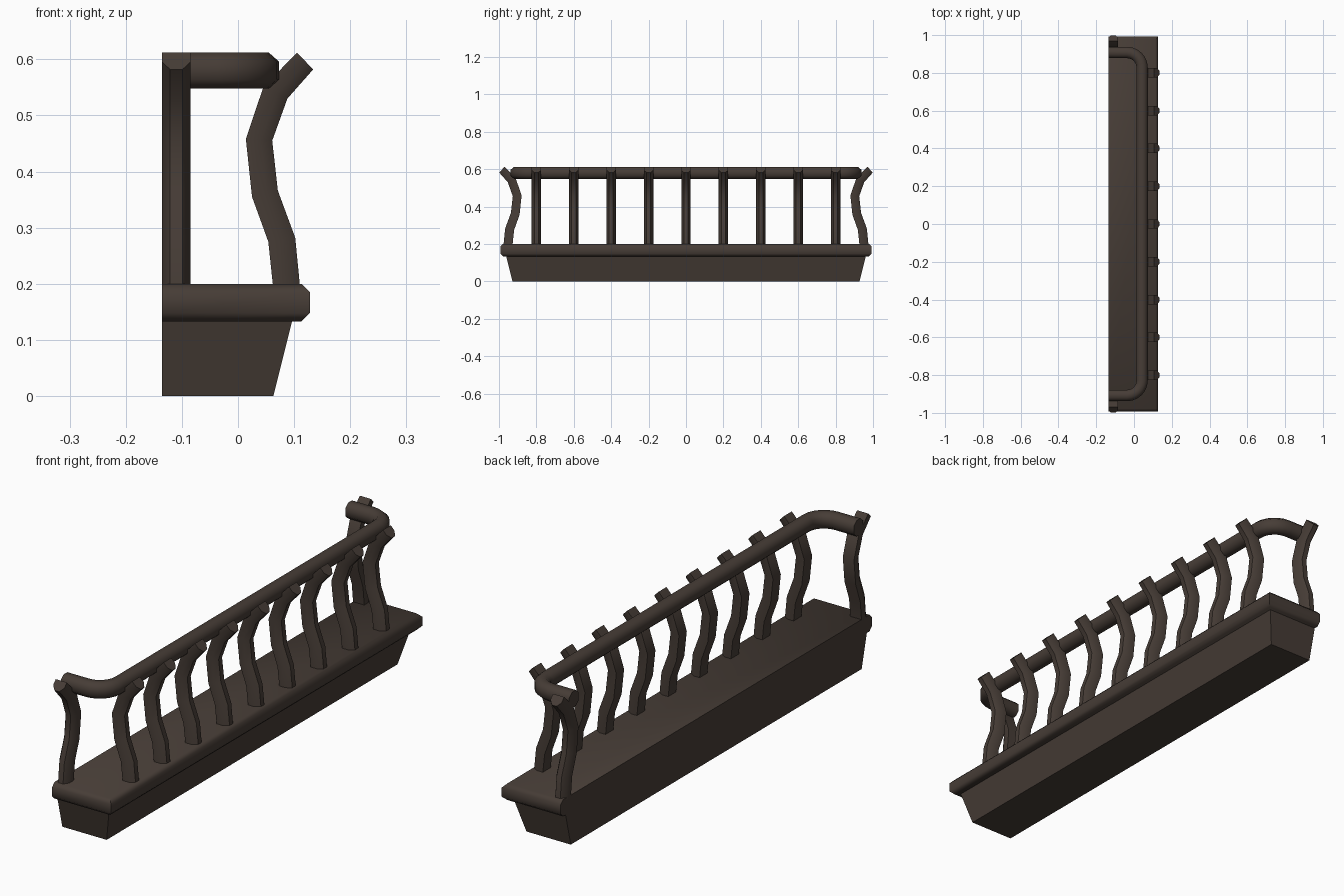
import bpy, bmesh, math
from mathutils import Vector

cube = bpy.data.objects.get("Cube")
if cube:
    bpy.data.objects.remove(cube, do_unlink=True)

BACK = -0.135      # wall side of the balcony
SIDE = 0.865       # shift from front profile depth to side profile depth

iron = bpy.data.materials.new("dark_brown")
iron.use_nodes = True
colour = (0.062, 0.046, 0.037, 1)
iron.diffuse_color = colour
iron.node_tree.nodes["Principled BSDF"].inputs["Base Color"].default_value = colour


def loft(name, rings, angle):
    """Skin a list of closed rings, cap both ends and shade by angle."""
    bm = bmesh.new()
    loops = [[bm.verts.new(p) for p in ring] for ring in rings]
    for a, b in zip(loops, loops[1:]):
        n = len(a)
        for i in range(n):
            j = (i + 1) % n
            bm.faces.new((a[i], a[j], b[j], b[i]))
    bm.faces.new(loops[0])
    bm.faces.new(loops[-1])
    bmesh.ops.recalc_face_normals(bm, faces=bm.faces)
    mesh = bpy.data.meshes.new(name)
    bm.to_mesh(mesh)
    bm.free()
    mesh.materials.append(iron)
    obj = bpy.data.objects.new(name, mesh)
    bpy.context.collection.objects.link(obj)
    bpy.ops.object.select_all(action='DESELECT')
    obj.select_set(True)
    bpy.context.view_layer.objects.active = obj
    bpy.ops.object.shade_smooth_by_angle(angle=math.radians(angle))
    return obj


def footprint(depth, z):
    y = depth + SIDE
    return [(BACK, -y, z), (depth, -y, z), (depth, y, z), (BACK, y, z)]


# Tapered base and the ledge with a chamfered rim
loft("base", [footprint(0.063, 0), footprint(0.098, 0.14)], 30)
loft("ledge", [footprint(d, z) for d, z in
               ((0.113, 0.133), (0.128, 0.148), (0.128, 0.185), (0.113, 0.2))], 50)

# Baluster side profile: inner and outer (depth, height) pairs
PROFILE = [((0.063, 0.19), (0.111, 0.19)),
           ((0.054, 0.275), (0.102, 0.282)),
           ((0.025, 0.355), (0.071, 0.366)),
           ((0.014, 0.458), (0.061, 0.455)),
           ((0.045, 0.55), (0.088, 0.53)),
           ((0.105, 0.612), (0.134, 0.582))]
# Cross-section: fraction of depth, sideways offset (outer corners chamfered)
SECTION = [(0, -0.025), (0.57, -0.025), (1, -0.011),
           (1, 0.011), (0.57, 0.025), (0, 0.025)]


def baluster(name, place):
    rings = []
    for inner, outer in PROFILE:
        a, b = Vector(inner), Vector(outer)
        ring = []
        for t, w in SECTION:
            d, z = a.lerp(b, t)
            ring.append((*place(d, w), z))
        rings.append(ring)
    loft(name, rings, 45)


for i in range(9):
    y = (i - 4) * 0.2
    baluster(f"front_baluster_{i + 1}", lambda d, w: (d, y + w))
for side, s in (("left", 1), ("right", -1)):
    baluster(f"end_baluster_{side}",
             lambda d, w: (BACK + 0.025 + w, s * (d + SIDE)))

# Handrail: U-shaped path with rounded corners
RAIL_X, RADIUS, STEPS = 0.043, 0.08, 6
RAIL_Y = RAIL_X + SIDE
half = [(BACK, RAIL_Y, 0, 1)]
for k in range(STEPS + 1):
    a = math.pi / 2 * (1 - k / STEPS)
    c, s = math.cos(a), math.sin(a)
    half.append((RAIL_X - RADIUS + RADIUS * c, RAIL_Y - RADIUS + RADIUS * s, c, s))
path = half + [(x, -y, c, -s) for x, y, c, s in reversed(half)]

# Eight-sided rail section: outward offset and height
rail_section = [(0.03 * u, 0.58 + 0.032 * v) for u, v in
                ((1, 0.5), (0.4, 1), (-0.4, 1), (-1, 0.5),
                 (-1, -0.5), (-0.4, -1), (0.4, -1), (1, -0.5))]
loft("handrail", [[(x + c * o, y + s * o, z) for o, z in rail_section]
                  for x, y, c, s in path], 60)
